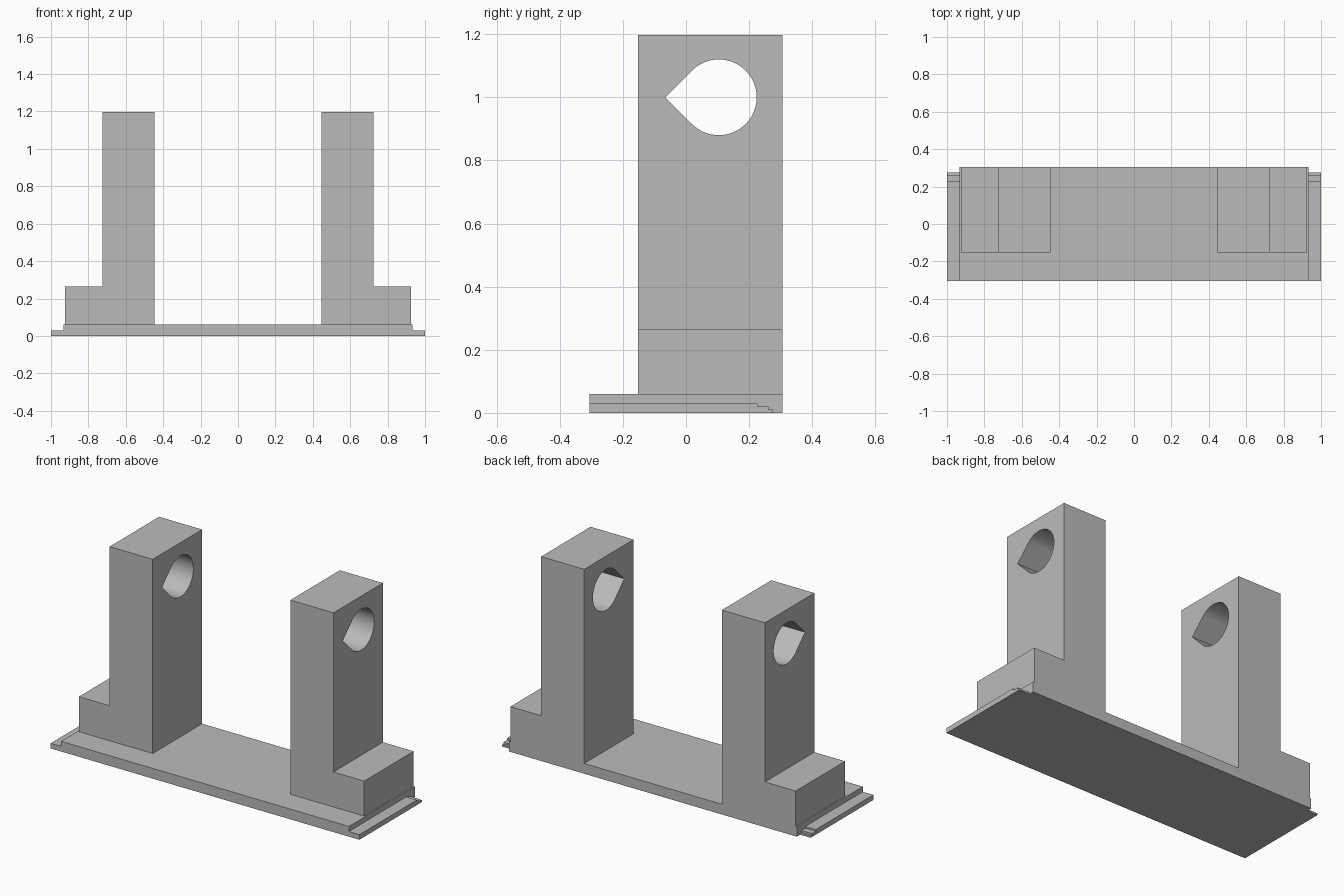
import bpy, bmesh, math

cube = bpy.data.objects.get("Cube")
if cube:
    bpy.data.objects.remove(cube, do_unlink=True)

# Single matte grey
grey = bpy.data.materials.new("matte_grey")
grey.use_nodes = True
colour = (0.5, 0.5, 0.5, 1)
grey.diffuse_color = colour
grey.node_tree.nodes["Principled BSDF"].inputs["Base Color"].default_value = colour


def extrude(name, points, axis, start, end):
    """Extrude a closed (horizontal, z) profile along the x or y axis."""
    def place(u, z, d):
        return (d, u, z) if axis == "x" else (u, d, z)
    bm = bmesh.new()
    face = bm.faces.new([bm.verts.new(place(u, z, start)) for u, z in points])
    extruded = bmesh.ops.extrude_face_region(bm, geom=[face])["geom"]
    shift = place(0, 0, end - start)
    bmesh.ops.translate(bm, vec=shift,
                        verts=[g for g in extruded if isinstance(g, bmesh.types.BMVert)])
    bmesh.ops.recalc_face_normals(bm, faces=bm.faces)
    mesh = bpy.data.meshes.new(name)
    bm.to_mesh(mesh)
    bm.free()
    mesh.materials.append(grey)
    obj = bpy.data.objects.new(name, mesh)
    bpy.context.collection.objects.link(obj)
    return obj


def rect(a, b, bottom, top):
    return [(a, bottom), (b, bottom), (b, top), (a, top)]


FRONT, BACK = -0.305, 0.305
BASE_X, BASE_TOP = 0.932, 0.06

# Base plate
extrude("base_plate", rect(-BASE_X, BASE_X, 0, BASE_TOP), "y", FRONT, BACK)

# Thin side lip, stepping down towards the back
lip = [(FRONT, 0), (0.275, 0), (0.275, 0.01), (0.262, 0.01), (0.262, 0.02),
       (0.227, 0.02), (0.227, 0.03), (FRONT, 0.03)]

# Upright with a low outer foot
upright = [(0.446, BASE_TOP), (0.924, BASE_TOP), (0.924, 0.265),
           (0.725, 0.265), (0.725, 1.197), (0.446, 1.197)]

# Teardrop hole: round at the back, tangent lines meeting at a front point
radius, hole_y, hole_z = 0.12, 0.104, 1.0
teardrop = [(hole_y - radius * math.sqrt(2), hole_z)]
for i in range(49):
    a = math.radians(-135 + 270 * i / 48)
    teardrop.append((hole_y + radius * math.cos(a), hole_z + radius * math.sin(a)))

for side, s in (("left", 1), ("right", -1)):
    extrude(side + "_lip", lip, "x", s * BASE_X, s * 1.0)
    post = extrude(side + "_upright", [(s * x, z) for x, z in upright], "y", -0.152, BACK)
    cutter = extrude(side + "_hole_cutter", teardrop, "x", s * 0.4, s * 0.8)
    cutter.hide_render = True

    cut = post.modifiers.new("teardrop_hole", "BOOLEAN")
    cut.operation = "DIFFERENCE"
    cut.solver = "EXACT"
    cut.object = cutter
    bpy.ops.object.select_all(action="DESELECT")
    post.select_set(True)
    bpy.context.view_layer.objects.active = post
    bpy.ops.object.modifier_apply(modifier=cut.name)
    bpy.data.objects.remove(cutter, do_unlink=True)
    bpy.ops.object.shade_smooth_by_angle(angle=math.radians(30))
